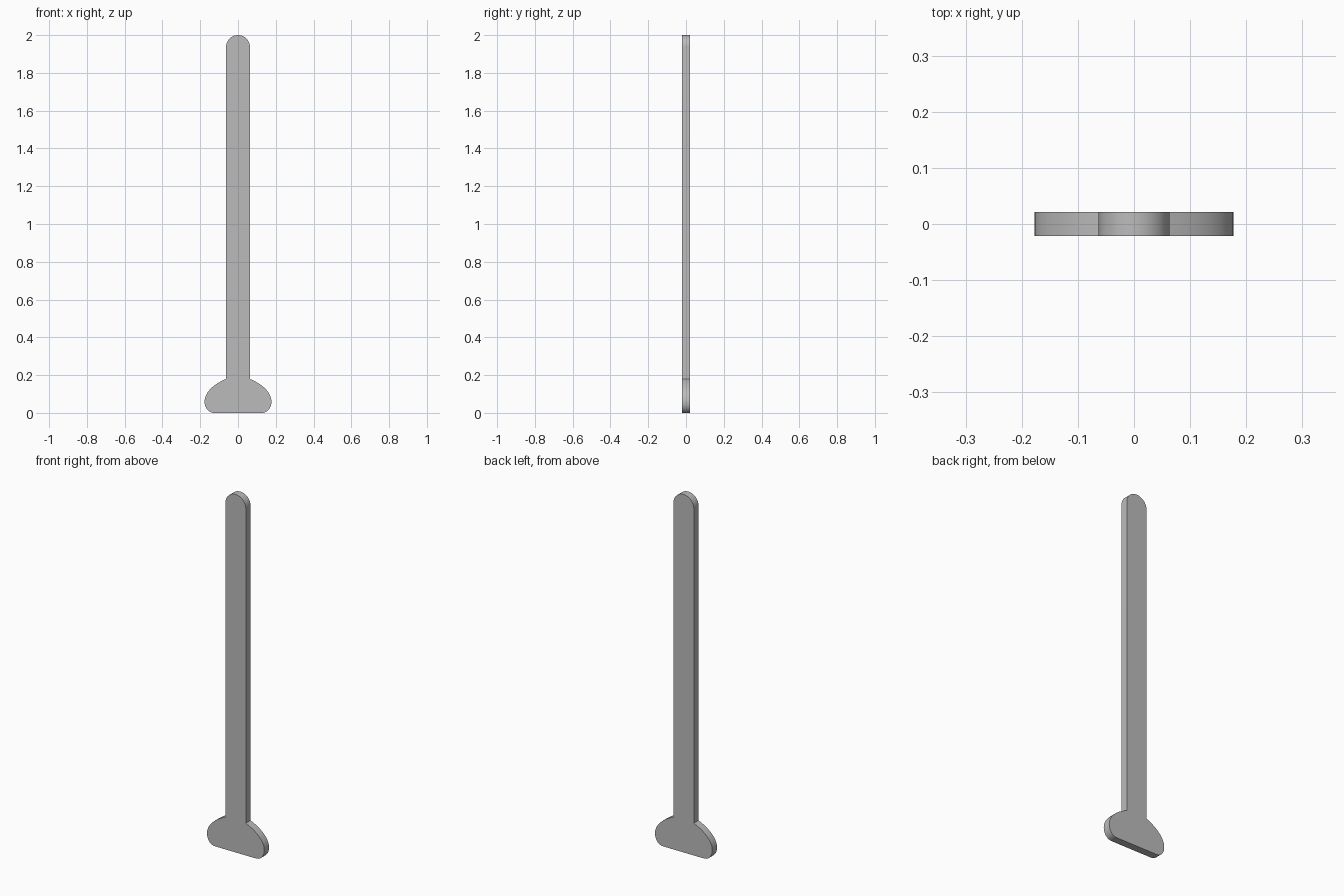
import bpy
import bmesh
from math import cos, sin, pi, radians
from mathutils import Vector
from mathutils.geometry import interpolate_bezier

cube = bpy.data.objects.get("Cube")
if cube:
    bpy.data.objects.remove(cube, do_unlink=True)

THICKNESS = 0.042
SHAFT_R = 0.063
HEIGHT = 2.0

grey = bpy.data.materials.new("plain grey")
grey.use_nodes = True
colour = (0.5, 0.5, 0.5, 1)
grey.diffuse_color = colour
grey.node_tree.nodes["Principled BSDF"].inputs["Base Color"].default_value = colour


def bezier(*points, steps=14):
    return [Vector(p) for p in interpolate_bezier(*[Vector(p) for p in points], steps)]


# Left half of the outline: rounded foot corner, sloping shoulder, round tip
half = bezier((0.125, 0), (0.16, 0), (0.177, 0.03), (0.177, 0.06))
half += bezier((0.177, 0.06), (0.177, 0.105), (0.135, 0.15), (SHAFT_R, 0.18))[1:]
ARC = 16
for i in range(ARC):
    a = pi / 2 * i / ARC
    half.append(Vector((SHAFT_R * cos(a), HEIGHT - SHAFT_R + SHAFT_R * sin(a))))
mirrored = [Vector((-p.x, p.y)) for p in reversed(half)]
outline = half + [Vector((0, HEIGHT))] + mirrored

# Flat plate extruded from the outline
bm = bmesh.new()
front = bm.faces.new([bm.verts.new((p.x, -THICKNESS / 2, p.y)) for p in outline])
extruded = bmesh.ops.extrude_face_region(bm, geom=[front], use_keep_orig=True)
bmesh.ops.translate(bm, vec=(0, THICKNESS, 0),
                    verts=[v for v in extruded["geom"] if isinstance(v, bmesh.types.BMVert)])
bmesh.ops.recalc_face_normals(bm, faces=bm.faces)
mesh = bpy.data.meshes.new("flat_stick_with_foot")
bm.to_mesh(mesh)
bm.free()
mesh.materials.append(grey)

stick = bpy.data.objects.new("flat_stick_with_foot", mesh)
bpy.context.collection.objects.link(stick)
bpy.context.view_layer.objects.active = stick
stick.select_set(True)
bpy.ops.object.shade_smooth_by_angle(angle=radians(30))
